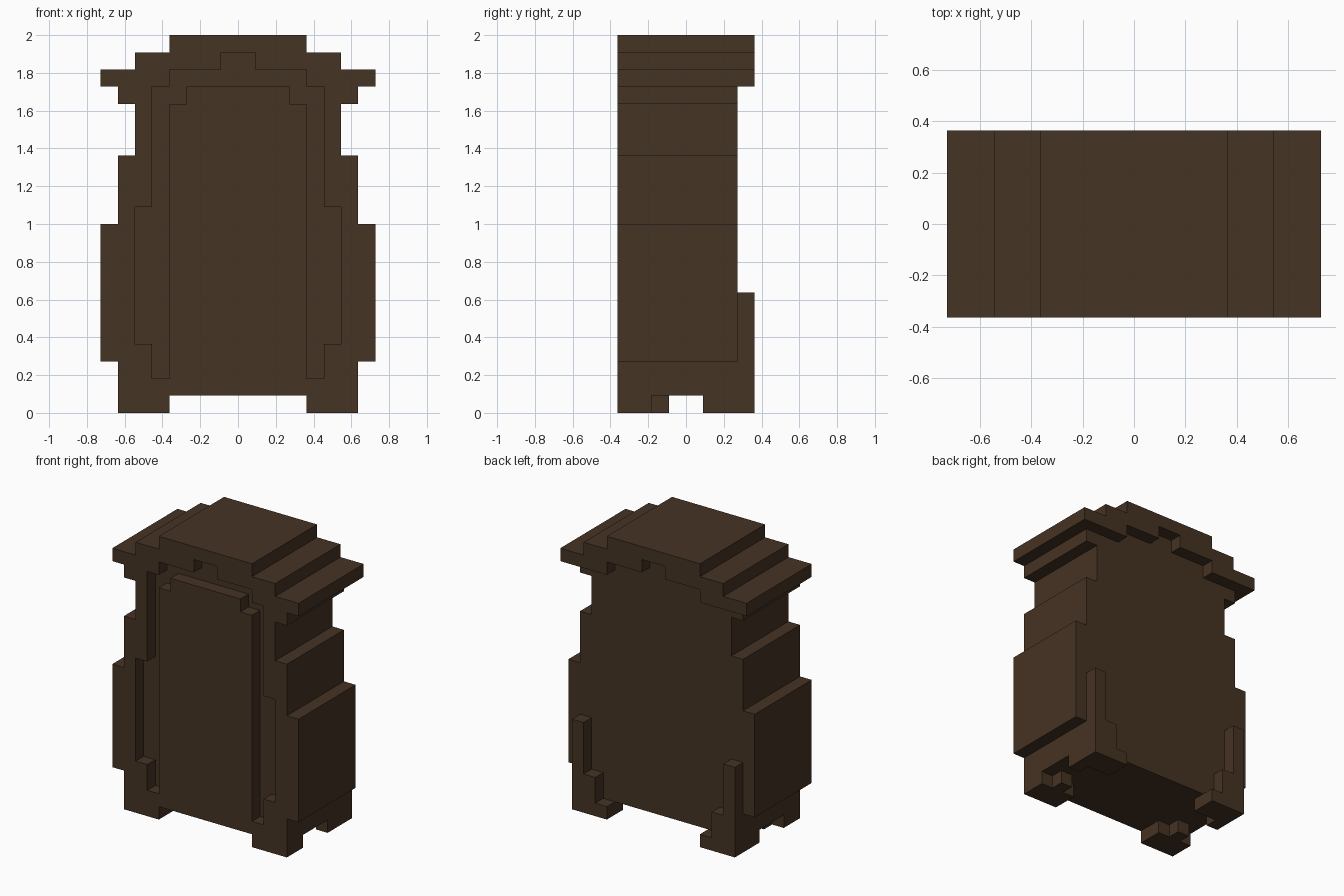
import bpy
import bmesh

cube = bpy.data.objects.get("Cube")
if cube:
    bpy.data.objects.remove(cube, do_unlink=True)

U = 1 / 11  # one block

wood = bpy.data.materials.new("dark_brown_wood")
COLOR = (0.060, 0.033, 0.017, 1)
wood.diffuse_color = COLOR
wood.use_nodes = True
bsdf = wood.node_tree.nodes["Principled BSDF"]
bsdf.inputs["Base Color"].default_value = COLOR
bsdf.inputs["Roughness"].default_value = 0.9


def prism(name, outline, low, high, plan=False):
    """Extrude an (x, z) outline along y, or an (x, y) plan along z."""
    bm = bmesh.new()
    verts = [bm.verts.new((a * U, b * U, low * U) if plan else (a * U, low * U, b * U))
             for a, b in outline]
    face = bm.faces.new(verts)
    ext = bmesh.ops.extrude_face_region(bm, geom=[face])
    moved = [g for g in ext["geom"] if isinstance(g, bmesh.types.BMVert)]
    depth = (high - low) * U
    bmesh.ops.translate(bm, verts=moved, vec=(0, 0, depth) if plan else (0, depth, 0))
    bmesh.ops.recalc_face_normals(bm, faces=bm.faces)
    mesh = bpy.data.meshes.new(name)
    bm.to_mesh(mesh)
    bm.free()
    mesh.materials.append(wood)
    obj = bpy.data.objects.new(name, mesh)
    bpy.context.collection.objects.link(obj)


def flip(pts):
    return [(-x, v) for x, v in reversed(pts)]


def symmetric(half):
    return half + flip(half)


# Stepped silhouette, from the roof down to the base
roof = [(4, 22), (4, 21), (6, 21), (6, 20), (8, 20), (8, 19)]
sides = [(7, 19), (7, 18), (6, 18), (6, 15), (7, 15), (7, 11), (8, 11), (8, 3), (7, 3), (7, 1)]
arch = [(4, 19), (4, 20), (1, 20), (1, 21)]
prism("cabinet_body", symmetric(roof + sides), -3, 3)

# Front frame with an arched opening, and the raised door inside it
opening = [(4, 1), (4, 2), (5, 2), (5, 4), (6, 4), (6, 12), (5, 12), (5, 19)]
prism("front_frame", symmetric(roof + sides + opening + arch), -4, -3)
prism("front_door", symmetric([(3, 19), (3, 18), (4, 18), (4, 1)]), -4, -3)

# Roof overhang at the back
prism("back_roof_overhang", symmetric(roof + arch), 3, 4)

# Feet and stepped back brackets on both sides
front_foot = [(4, -4), (7, -4), (7, -2), (6, -2), (6, -1), (5, -1), (5, -2), (4, -2)]
back_foot = [(4, 3), (7, 3), (7, 1), (6, 1), (6, 2), (4, 2)]
bracket = [(4, 0), (7, 0), (7, 7), (6, 7), (6, 3), (5, 3), (5, 1), (4, 1)]
for side, turn in (("left", list), ("right", flip)):
    prism(side + "_front_foot", turn(front_foot), 0, 1, plan=True)
    prism(side + "_back_foot", turn(back_foot), 0, 1, plan=True)
    prism(side + "_back_bracket", turn(bracket), 3, 4)
